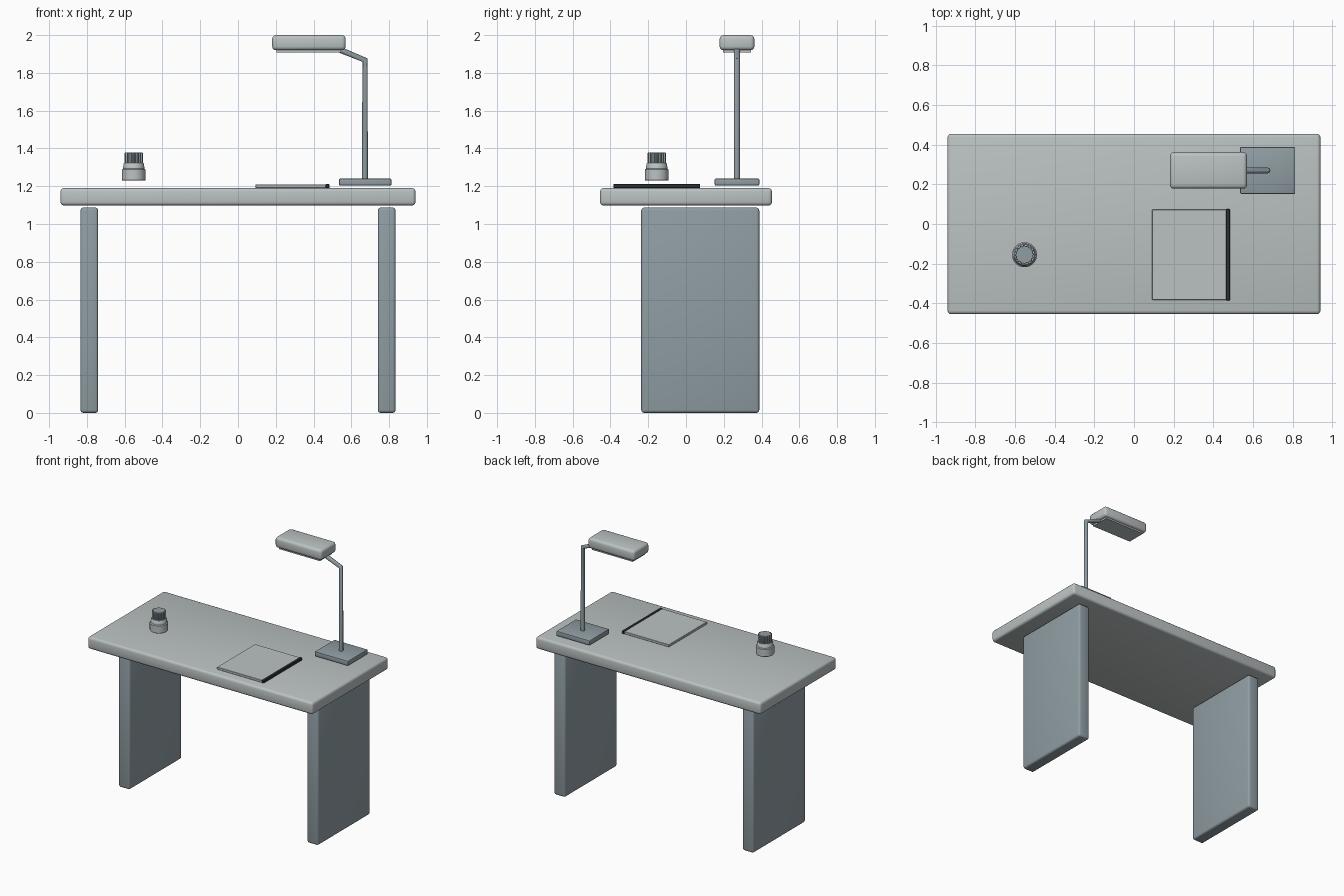
import bpy, bmesh, math

if "Cube" in bpy.data.objects:
    bpy.data.objects.remove(bpy.data.objects["Cube"])


def material(name, rgb):
    m = bpy.data.materials.new(name)
    m.diffuse_color = (*rgb, 1)
    m.use_nodes = True
    m.node_tree.nodes["Principled BSDF"].inputs["Base Color"].default_value = m.diffuse_color
    return m


LIGHT = material("light grey", (0.50, 0.54, 0.54))
SLATE = material("slate grey", (0.28, 0.34, 0.37))
DARK = material("charcoal", (0.025, 0.03, 0.033))


def finish(obj, name, mat):
    obj.name = name
    obj.data.materials.append(mat)
    bpy.ops.object.select_all(action='DESELECT')
    obj.select_set(True)
    bpy.context.view_layer.objects.active = obj
    return obj


def box(name, lo, hi, mat, bevel=0.0, segments=3):
    """Rounded box between two corners."""
    centre = [(a + b) / 2 for a, b in zip(lo, hi)]
    bpy.ops.mesh.primitive_cube_add(size=1, location=centre)
    obj = finish(bpy.context.object, name, mat)
    obj.scale = [b - a for a, b in zip(lo, hi)]
    bpy.ops.object.transform_apply(location=False, rotation=False, scale=True)
    if bevel:
        mod = obj.modifiers.new("round", 'BEVEL')
        mod.width, mod.segments = bevel, segments
        bpy.ops.object.modifier_apply(modifier="round")
        bpy.ops.object.shade_smooth_by_angle(angle=math.radians(35))
    return obj


def stack(name, x, y, rings, mat, sides=32, rib=0.0):
    """Closed round solid from (radius, height) rings; rib pulls in grooves."""
    bm = bmesh.new()
    loops = []
    for r, z in rings:
        loop = []
        for i in range(sides):
            a = 2 * math.pi * i / sides
            rr = r - (rib if i % 4 >= 2 else 0)
            loop.append(bm.verts.new((x + rr * math.cos(a), y + rr * math.sin(a), z)))
        loops.append(loop)
    for low, high in zip(loops, loops[1:]):
        for i in range(sides):
            j = (i + 1) % sides
            bm.faces.new((low[i], low[j], high[j], high[i]))
    bm.faces.new(loops[0][::-1])
    bm.faces.new(loops[-1])
    mesh = bpy.data.meshes.new(name)
    bm.to_mesh(mesh)
    bm.free()
    obj = bpy.data.objects.new(name, mesh)
    bpy.context.collection.objects.link(obj)
    finish(obj, name, mat)
    bpy.ops.object.shade_smooth_by_angle(angle=math.radians(30))
    return obj


# Desk: rounded top and two slab legs
box("desk_top", (-0.94, -0.455, 1.098), (0.94, 0.455, 1.19), LIGHT, 0.018)
for side, x in (("left", -0.787), ("right", 0.787)):
    box(side + "_leg", (x - 0.047, -0.237, 0), (x + 0.047, 0.388, 1.087), SLATE, 0.015)

# Lamp: base, bent pole, head and light panel
box("lamp_base", (0.535, 0.152, 1.204), (0.812, 0.388, 1.24), SLATE, 0.005, 2)
curve = bpy.data.curves.new("lamp_pole", 'CURVE')
curve.dimensions = '3D'
curve.bevel_depth, curve.bevel_resolution, curve.use_fill_caps = 0.016, 2, True
spline = curve.splines.new('POLY')
path = [(0.672, 0.27, 1.23), (0.672, 0.27, 1.868), (0.52, 0.27, 1.93)]
spline.points.add(len(path) - 1)
for point, co in zip(spline.points, path):
    point.co = (*co, 1)
pole = bpy.data.objects.new("lamp_pole", curve)
bpy.context.collection.objects.link(pole)
finish(pole, "lamp_pole", SLATE)
bpy.ops.object.convert(target='MESH')
bpy.ops.object.shade_smooth_by_angle(angle=math.radians(50))
box("lamp_head", (0.181, 0.178, 1.92), (0.57, 0.362, 2.0), LIGHT, 0.02)
box("lamp_panel", (0.205, 0.197, 1.908), (0.546, 0.343, 1.925), LIGHT)

# Notebook: pages block and dark spine
box("notebook", (0.092, -0.382, 1.19), (0.466, 0.072, 1.208), LIGHT, 0.002, 1)
box("notebook_spine", (0.464, -0.385, 1.19), (0.484, 0.075, 1.211), DARK, 0.002, 1)

# Jar: stepped body with a ribbed cap
stack("jar_body", -0.552, -0.155,
      [(0.060, 1.23), (0.063, 1.233), (0.063, 1.288), (0.057, 1.293),
       (0.054, 1.318), (0.051, 1.322)], LIGHT)
stack("jar_cap", -0.552, -0.155,
      [(0.049, 1.322), (0.049, 1.374), (0.046, 1.378)], SLATE, sides=64, rib=0.005)
